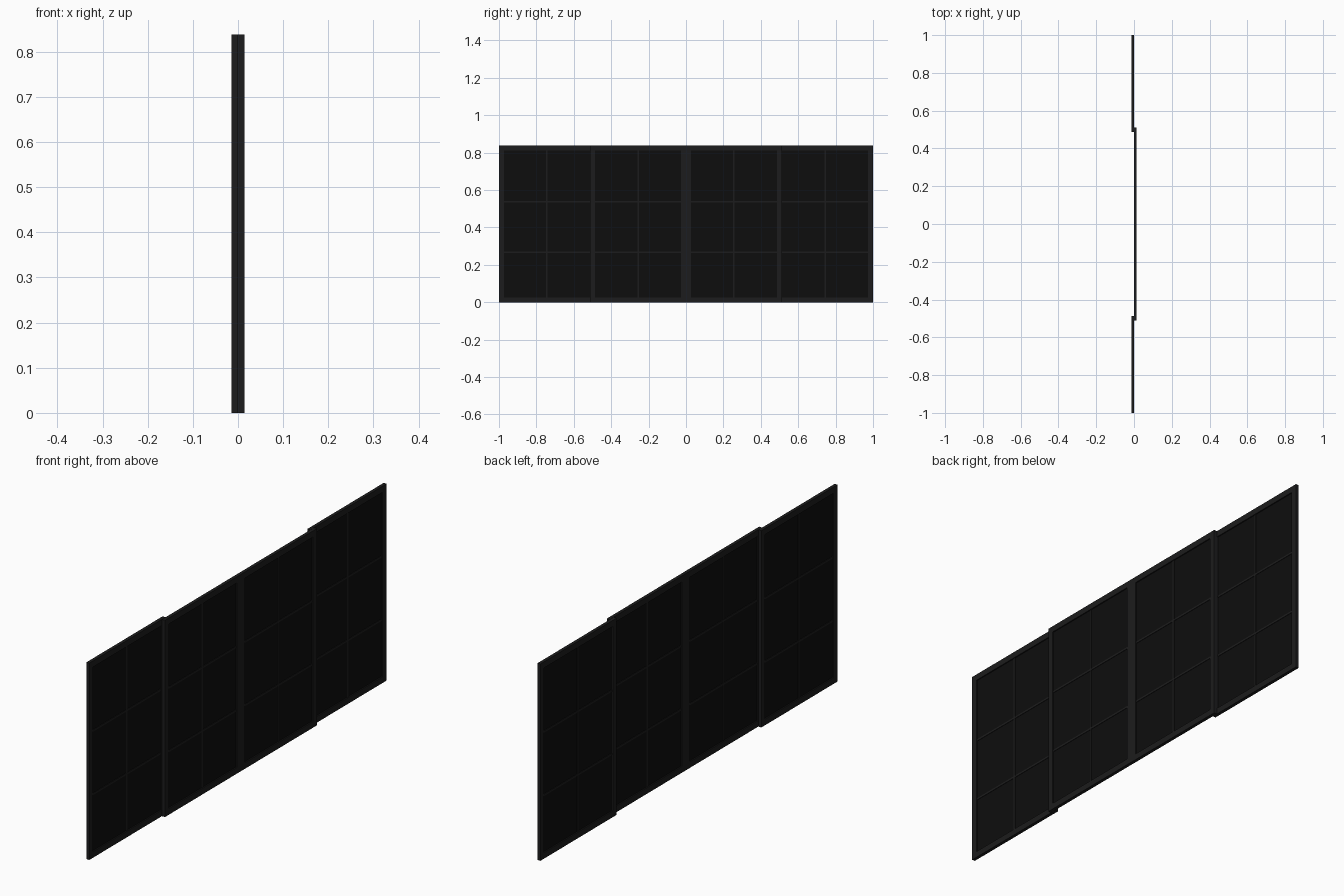
import bpy
import bmesh
from mathutils import Matrix, Vector

if "Cube" in bpy.data.objects:
    bpy.data.objects.remove(bpy.data.objects["Cube"])

H = 0.838        # overall height
W = 0.026        # stile and rail width
D = 0.0138       # frame depth


def material(name, value):
    m = bpy.data.materials.new(name)
    m.diffuse_color = (value, value, value * 1.02, 1)
    m.use_nodes = True
    m.node_tree.nodes["Principled BSDF"].inputs["Base Color"].default_value = m.diffuse_color
    return m


frame_mat = material("dark_frame", 0.012)
glass_mat = material("black_glass", 0.004)


def boxes(name, mat, extents):
    """One object made of boxes given as (x0, x1, y0, y1, z0, z1)."""
    bm = bmesh.new()
    for x0, x1, y0, y1, z0, z1 in extents:
        centre = Vector(((x0 + x1) / 2, (y0 + y1) / 2, (z0 + z1) / 2))
        scale = Matrix.Diagonal((x1 - x0, y1 - y0, z1 - z0, 1))
        bmesh.ops.create_cube(bm, size=1, matrix=Matrix.Translation(centre) @ scale)
    mesh = bpy.data.meshes.new(name)
    bm.to_mesh(mesh)
    bm.free()
    mesh.materials.append(mat)
    ob = bpy.data.objects.new(name, mesh)
    bpy.context.collection.objects.link(ob)


def panel(name, y0, y1, x):
    x0, x1 = x - D / 2, x + D / 2
    ym = (y0 + y1) / 2
    # stiles and rails
    boxes(name + "_frame", frame_mat, [
        (x0, x1, y0, y0 + W, 0, H),
        (x0, x1, y1 - W, y1, 0, H),
        (x0, x1, y0 + W, y1 - W, 0, W),
        (x0, x1, y0 + W, y1 - W, H - W, H)])
    # thin glazing bars
    t, b = 0.004, 0.004
    bars = [(x - t, x + t, ym - b, ym + b, W, H - W)]
    for z in (0.268, 0.538):
        bars += [(x - t, x + t, y0 + W, ym - b, z - b, z + b),
                 (x - t, x + t, ym + b, y1 - W, z - b, z + b)]
    boxes(name + "_glazing_bars", frame_mat, bars)
    # glass pane
    boxes(name + "_glass", glass_mat,
          [(x - 0.002, x + 0.002, y0 + W, y1 - W, W, H - W)])


# fixed outer panels behind, sliding inner panels in front
X = 0.0072
panel("outer_panel_front", -1.0, -0.487, -X)
panel("inner_panel_front", -0.512, 0.0, X)
panel("inner_panel_back", 0.0, 0.512, X)
panel("outer_panel_back", 0.487, 1.0, -X)
